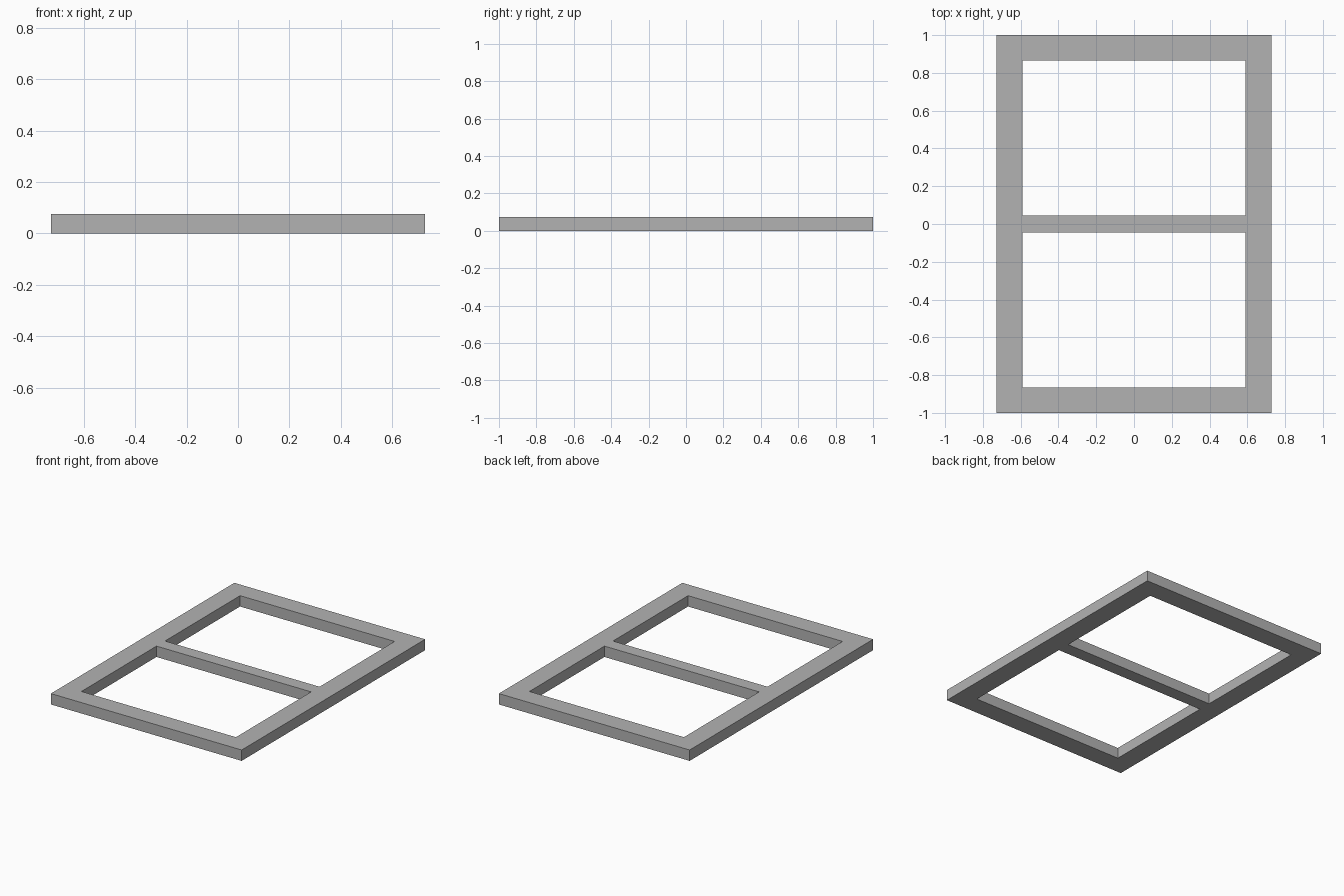
import bpy
import bmesh

cube = bpy.data.objects.get("Cube")
if cube:
    bpy.data.objects.remove(cube, do_unlink=True)

HEIGHT = 0.075
OUTER_X, INNER_X = 0.728, 0.59
OUTER_Y, INNER_Y = 1.0, 0.865
BAR = 0.046

# Flat grey paint
grey = bpy.data.materials.new("mid_grey")
grey.use_nodes = True
colour = (0.45, 0.45, 0.45, 1)
grey.diffuse_color = colour
grey.node_tree.nodes["Principled BSDF"].inputs["Base Color"].default_value = colour

# Frame plan: a grid of cells with the two window openings left out
xs = [-OUTER_X, -INNER_X, INNER_X, OUTER_X]
ys = [-OUTER_Y, -INNER_Y, -BAR, BAR, INNER_Y, OUTER_Y]
openings = {(1, 1), (1, 3)}

bm = bmesh.new()
grid = [[bm.verts.new((x, y, 0)) for y in ys] for x in xs]
for i in range(len(xs) - 1):
    for j in range(len(ys) - 1):
        if (i, j) not in openings:
            bm.faces.new((grid[i][j], grid[i + 1][j],
                          grid[i + 1][j + 1], grid[i][j + 1]))

# Raise the plan into a solid frame with its crossbar
top = bmesh.ops.extrude_face_region(bm, geom=bm.faces[:])["geom"]
bmesh.ops.translate(bm, vec=(0, 0, HEIGHT),
                    verts=[g for g in top if isinstance(g, bmesh.types.BMVert)])
bmesh.ops.recalc_face_normals(bm, faces=bm.faces[:])

mesh = bpy.data.meshes.new("window_frame")
bm.to_mesh(mesh)
bm.free()
mesh.materials.append(grey)
frame = bpy.data.objects.new("window_frame", mesh)
bpy.context.collection.objects.link(frame)
